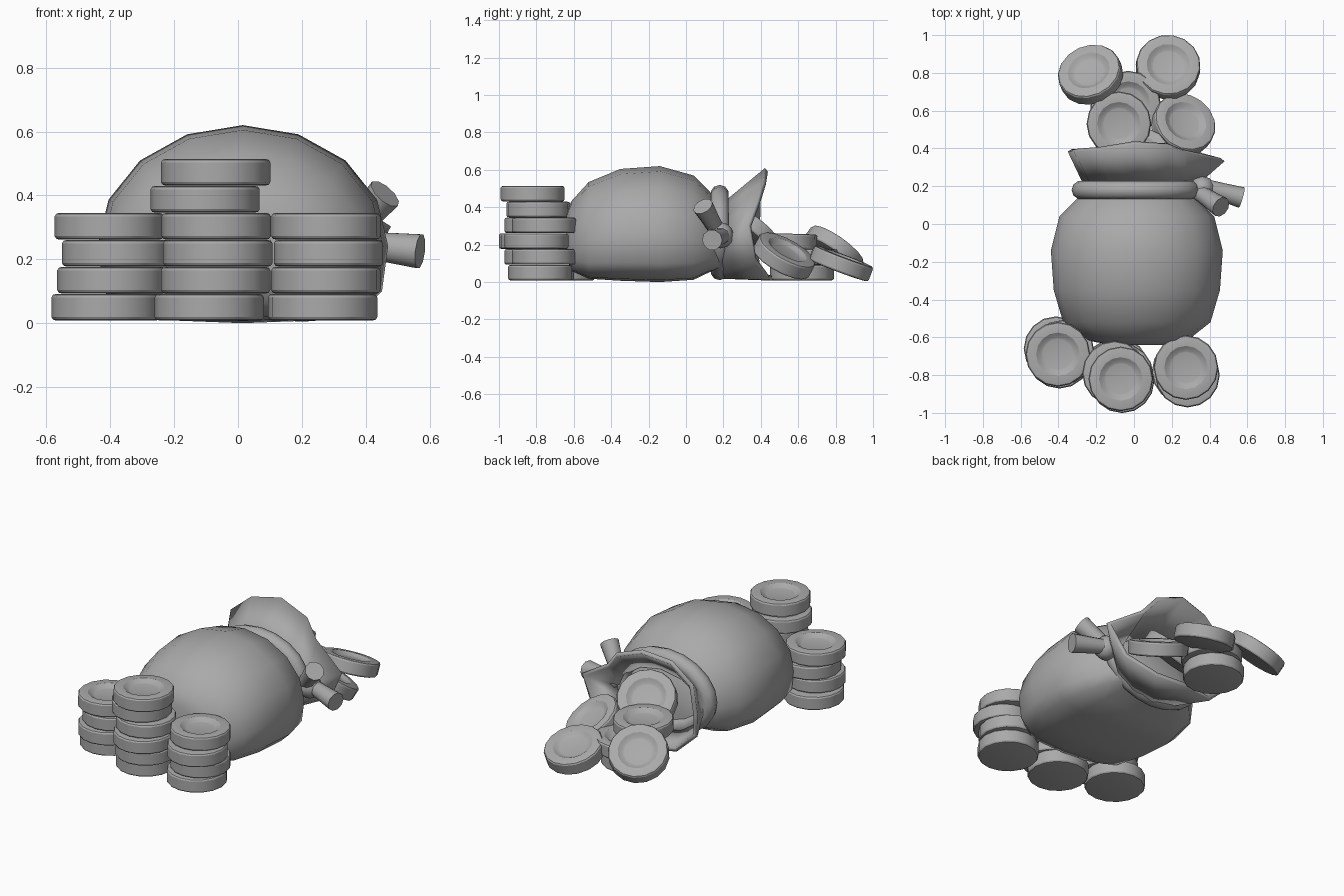
import bpy, bmesh, math
from mathutils import Vector

cube = bpy.data.objects.get("Cube")
if cube:
    bpy.data.objects.remove(cube, do_unlink=True)

grey = bpy.data.materials.new("plain_grey")
grey.use_nodes = True
GREY = (0.4, 0.4, 0.4, 1)
grey.diffuse_color = GREY
grey.node_tree.nodes["Principled BSDF"].inputs["Base Color"].default_value = GREY


def finish(obj, name, angle):
    obj.name = obj.data.name = name
    obj.data.materials.append(grey)
    bpy.ops.object.select_all(action='DESELECT')
    obj.select_set(True)
    bpy.context.view_layer.objects.active = obj
    bpy.ops.object.shade_smooth_by_angle(angle=math.radians(angle))
    return obj


def loft(name, rings, angle=35, caps=True):
    """Skin a list of equally long point rings."""
    bm = bmesh.new()
    loops = [[bm.verts.new(p) for p in ring] for ring in rings]
    for a, b in zip(loops, loops[1:]):
        for i in range(len(a)):
            j = (i + 1) % len(a)
            bm.faces.new((a[i], a[j], b[j], b[i]))
    if caps:
        bm.faces.new(loops[0][::-1])
        bm.faces.new(loops[-1])
    bmesh.ops.recalc_face_normals(bm, faces=bm.faces)
    mesh = bpy.data.meshes.new(name)
    bm.to_mesh(mesh)
    bm.free()
    obj = bpy.data.objects.new(name, mesh)
    bpy.context.collection.objects.link(obj)
    return finish(obj, name, angle)


def circle(n):
    return [(math.cos(i * math.tau / n), math.sin(i * math.tau / n)) for i in range(n)]


# Sack: rounded top, flattened underside
def sack_ring(y, rx, top, bottom):
    mid = bottom + 0.39 * (top - bottom)
    ring = []
    for c, s in circle(16):
        if s < -0.01:
            x = math.copysign(abs(c) ** 0.55, c)
            z = mid - (mid - bottom) * abs(s) ** 0.55
        else:
            x, z = c, mid + (top - mid) * s
        ring.append((0.015 + rx * x, y, z))
    return ring


SACK = [(-0.64, 0.14, 0.36, 0.14), (-0.615, 0.27, 0.43, 0.06),
        (-0.52, 0.39, 0.535, 0.018), (-0.35, 0.44, 0.605, 0.007),
        (-0.14, 0.455, 0.62, 0), (0.04, 0.41, 0.57, 0.012),
        (0.13, 0.32, 0.48, 0.055), (0.2, 0.26, 0.4, 0.06)]
loft("sack_body", [sack_ring(*r) for r in SACK], 50)

# Flared, uneven opening
rim = [(0.47, 0.34, 0.3), (0.26, 0.39, 0.43), (0.18, 0.42, 0.53), (0, 0.43, 0.6),
       (-0.18, 0.4, 0.57), (-0.31, 0.39, 0.46), (-0.34, 0.39, 0.28), (-0.33, 0.38, 0.15),
       (-0.21, 0.4, 0.04), (0, 0.46, 0.02), (0.2, 0.44, 0.025), (0.37, 0.37, 0.12)]
neck = [(0.03 + 0.28 * c, 0.2, 0.22 + 0.19 * s) for c, s in circle(12)]
mouth = loft("sack_mouth", [neck, rim], 25, caps=False)
wall = mouth.modifiers.new("cloth_thickness", 'SOLIDIFY')
wall.thickness = 0.025
wall.offset = 0

# Rope around the neck
bpy.ops.mesh.primitive_torus_add(major_segments=20, minor_segments=10, major_radius=1,
                                 minor_radius=0.2, location=(0.01, 0.18, 0.265),
                                 rotation=(math.pi / 2, 0, 0))
rope = bpy.context.object
for v in rope.data.vertices:
    ring_dir = Vector((v.co.x, v.co.y, 0)).normalized()
    tube = (v.co - ring_dir) * 0.25
    v.co = Vector((ring_dir.x * 0.29, ring_dir.y * 0.205, 0)) + tube
finish(rope, "neck_rope", 60)

# Knot and two flared rope ends
bpy.ops.mesh.primitive_uv_sphere_add(segments=10, ring_count=6, radius=0.07,
                                     location=(0.36, 0.185, 0.25))
finish(bpy.context.object, "rope_knot", 60)


def rope_end(name, start, end):
    start, end = Vector(start), Vector(end)
    turn = (end - start).to_track_quat('Z', 'Y')
    rings = [[start.lerp(end, t) + turn @ Vector((c * r, s * r, 0)) for c, s in circle(10)]
             for t, r in ((0, 0.042), (0.5, 0.048), (1, 0.056))]
    loft(name, rings, 45)


rope_end("upper_rope_end", (0.34, 0.17, 0.27), (0.46, 0.09, 0.405))
rope_end("lower_rope_end", (0.36, 0.2, 0.25), (0.57, 0.14, 0.225))

# Coins: turned disc with a dished upper face
COIN = [(0.157, -0.0415), (0.166, -0.039), (0.171, -0.031), (0.171, 0.031), (0.166, 0.039),
        (0.157, 0.0415), (0.115, 0.0415), (0.104, 0.034), (0.088, 0.024), (0.08, 0.022)]


def coin(name, center, normal=(0, 0, 1)):
    obj = loft(name, [[(r * c, r * s, z) for c, s in circle(16)] for r, z in COIN], 30)
    obj.location = center
    obj.rotation_euler = Vector(normal).to_track_quat('Z', 'Y').to_euler()


# Stacked coins in front of the sack
stacks = {
    "right": [(-0.413, -0.66), (-0.395, -0.7), (-0.38, -0.68), (-0.403, -0.69)],
    "middle": [(-0.09, -0.77), (-0.07, -0.8), (-0.063, -0.83), (-0.068, -0.8),
               (-0.103, -0.79), (-0.07, -0.82)],
    "left": [(0.265, -0.78), (0.275, -0.76), (0.283, -0.8), (0.275, -0.76)],
}
for side, places in stacks.items():
    for level, (x, y) in enumerate(places):
        coin(f"{side}_stack_coin_{level + 1}", (x, y, 0.05 + level * 0.0845))

# Coins spilling from the opening
spilled = [((-0.06, 0.62, 0.05), (0, 0, 1)),
           ((-0.03, 0.64, 0.134), (0, 0, 1)),
           ((-0.08, 0.53, 0.218), (0, 0.03, 1)),
           ((0.02, 0.35, 0.27), (-0.25, 0.6, 0.75)),
           ((0.26, 0.525, 0.14), (0.33, 0.45, 0.82)),
           ((0.18, 0.83, 0.1), (0.05, 0.35, 0.93)),
           ((-0.23, 0.79, 0.17), (-0.25, 0.57, 0.8))]
for i, (center, normal) in enumerate(spilled):
    coin(f"spilled_coin_{i + 1}", center, normal)
